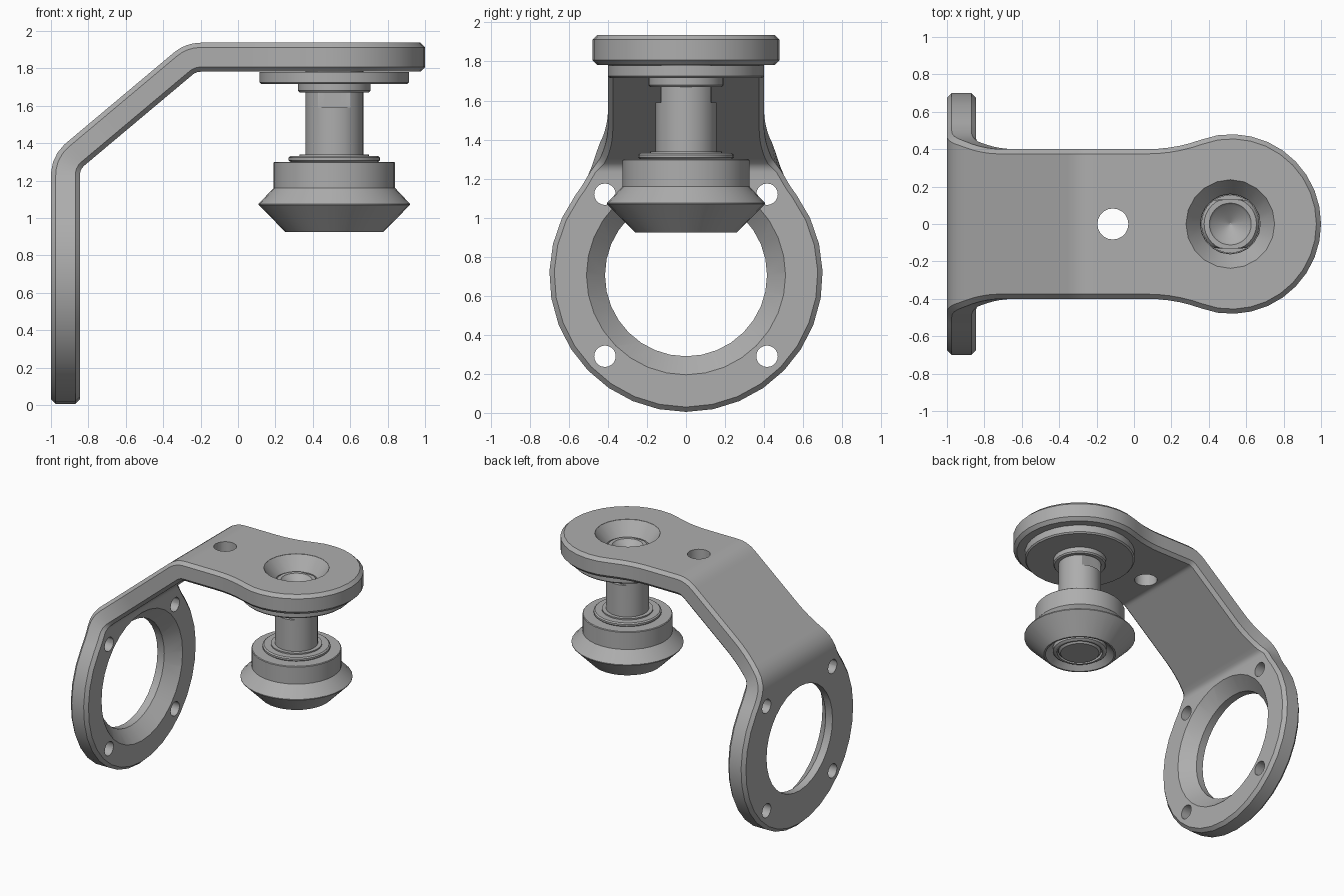
import bpy, bmesh
from math import sin, cos, pi, radians, atan2
from mathutils import Matrix, Vector

if "Cube" in bpy.data.objects:
    bpy.data.objects.remove(bpy.data.objects["Cube"])

steel = bpy.data.materials.new("grey_steel")
steel.use_nodes = True
GREY = (0.42, 0.42, 0.42, 1)
steel.diffuse_color = GREY
steel.node_tree.nodes["Principled BSDF"].inputs["Base Color"].default_value = GREY

# Main sizes
T, C = 0.155, 0.025               # plate thickness, edge chamfer
RING_S, RING_R = 0.705, 0.70      # lower ring
NECK, FILLET = 0.40, 0.85         # neck half width, blend radius
NECK_S0, NECK_S1 = 1.62, 2.48     # straight neck, measured along the plate
HEAD_S, HEAD_R = 2.931, 0.48      # upper round end
POST_X = 0.515
BEND_R = 0.1425
PATH = [(1.23, 0), (BEND_R, 50), (0.757, 0), (BEND_R, 40), (1.3, 0)]  # length or radius, turn


def make_object(name, bm):
    bmesh.ops.remove_doubles(bm, verts=bm.verts, dist=1e-5)
    bmesh.ops.recalc_face_normals(bm, faces=bm.faces)
    mesh = bpy.data.meshes.new(name)
    bm.to_mesh(mesh)
    bm.free()
    mesh.materials.append(steel)
    obj = bpy.data.objects.new(name, mesh)
    bpy.context.collection.objects.link(obj)
    return obj


def select_only(obj):
    bpy.ops.object.select_all(action='DESELECT')
    obj.select_set(True)
    bpy.context.view_layer.objects.active = obj


def smooth(obj):
    select_only(obj)
    bpy.ops.object.shade_smooth_by_angle(angle=radians(28))


def loft(bm, loops, closed=False):
    rings = [[bm.verts.new(p) for p in loop] for loop in loops]
    n = len(rings[0])
    pairs = list(zip(rings, rings[1:])) + ([(rings[-1], rings[0])] if closed else [])
    for a, b in pairs:
        for i in range(n):
            j = (i + 1) % n
            bm.faces.new((a[i], a[j], b[j], b[i]))
    return rings


def lathe(bm, profile, segs=32, matrix=Matrix(), closed=False, flat_from=None, flat=0.13):
    """Turn (radius, z) pairs about z; rings from flat_from on get two side flats."""
    loops = []
    for k, (r, z) in enumerate(profile):
        lim = flat if flat_from is not None and k >= flat_from else 9
        loops.append([matrix @ Vector((r * cos(2 * pi * i / segs),
                                       max(-lim, min(lim, r * sin(2 * pi * i / segs))), z))
                      for i in range(segs)])
    rings = loft(bm, loops, closed)
    if not closed:
        bm.faces.new(rings[0])
        bm.faces.new(rings[-1])


def bend(s, y, h):
    """Place a flat-plate point on the bent centre line."""
    x, z, a = -1 + T / 2, 0.0, 0.0
    for size, turn in PATH:
        t = radians(turn)
        length = size * t if turn else size
        d = min(s, length)
        if turn:
            b = a + d / size
            x, z, a = x + size * (cos(a) - cos(b)), z + size * (sin(b) - sin(a)), b
        else:
            x, z = x + d * sin(a), z + d * cos(a)
        s -= d
        if s <= 0:
            break
    return (x - h * cos(a), y, z + h * sin(a))


def outline(inset):
    """Half outline of the plate as (distance, half width)."""
    rr, hr, f, w = RING_R - inset, HEAD_R - inset, FILLET + inset, NECK - inset
    a = atan2(NECK + FILLET, NECK_S0 - RING_S)
    b = atan2(NECK + FILLET, HEAD_S - NECK_S1)
    pts = []
    for i in range(12):                                   # ring
        t = pi - (pi - a) * i / 11
        pts.append((RING_S + rr * cos(t), rr * sin(t)))
    for i in range(1, 15):                                # blend to neck
        t = a + (pi / 2 - a) * i / 14
        pts.append((NECK_S0 - f * cos(t), NECK + FILLET - f * sin(t)))
    pts += [(s, w) for s in (2.09, 2.111, 2.136, 2.161, 2.186, 2.211, 2.23, NECK_S1)]
    for i in range(1, 6):                                 # blend to head
        t = pi / 2 - (pi / 2 - b) * i / 5
        pts.append((NECK_S1 + f * cos(t), NECK + FILLET - f * sin(t)))
    for i in range(1, 11):                                # head
        t = pi - b - (pi - b) * i / 10
        pts.append((HEAD_S + hr * cos(t), hr * sin(t)))
    return pts


# Bent bracket plate with chamfered rim
bm = bmesh.new()
H, h = T / 2, T / 2 - C
sections = []
for (s, w), (si, wi) in zip(outline(0), outline(C)):
    w, wi = max(w, 0), max(wi, 0)
    flat = [(s, w, -h), (s, w, h), (si, wi, H), (si, -wi, H),
            (s, -w, h), (s, -w, -h), (si, -wi, -H), (si, wi, -H)]
    sections.append([bend(*p) for p in flat])
loft(bm, sections)
bracket = make_object("bracket_plate", bm)

# Holes through the bracket
bm = bmesh.new()


def across(y, z):
    return Matrix.Translation((-1, y, z)) @ Matrix.Rotation(pi / 2, 4, 'Y')


lathe(bm, [(0.415, -0.1), (0.415, 0.06), (0.51, T), (0.51, 0.3)], 32, across(0, RING_S))
for y in (-0.415, 0.415):
    for z in (-0.415, 0.415):
        lathe(bm, [(0.055, -0.1), (0.055, 0.3)], 20, across(y, RING_S + z))
lathe(bm, [(0.083, 1.6), (0.083, 2.1)], 20, Matrix.Translation((-0.113, 0, 0)))
lathe(bm, [(0.16, 1.6), (0.16, 1.83), (0.237, 1.935), (0.237, 2.1)], 20,
      Matrix.Translation((POST_X, 0, 0)))
cutter = make_object("hole_cutter", bm)
cutter.hide_render = True
mod = bracket.modifiers.new("holes", 'BOOLEAN')
mod.operation, mod.solver, mod.object = 'DIFFERENCE', 'EXACT', cutter
select_only(bracket)
bpy.ops.object.modifier_apply(modifier="holes")
bpy.data.objects.remove(cutter)
smooth(bracket)


# Turned parts on the post axis
def turned(name, profile, **options):
    bm = bmesh.new()
    lathe(bm, profile, matrix=Matrix.Translation((POST_X, 0, 0)), **options)
    smooth(make_object(name, bm))


turned("large_washer", [(0.16, 1.78), (0.40, 1.78), (0.40, 1.725), (0.39, 1.715), (0.16, 1.715)],
       closed=True)
turned("small_collar", [(0.157, 1.72), (0.193, 1.72), (0.193, 1.68), (0.185, 1.67), (0.157, 1.67)],
       closed=True)
turned("post", [(0.14, 0.935), (0.155, 0.95), (0.155, 1.59), (0.155, 1.59), (0.155, 1.82),
                (0.14, 1.84), (0.112, 1.84), (0.10, 1.825), (0.005, 1.77)], flat_from=3)
turned("bearing_ring", [(0.15, 1.34), (0.185, 1.34), (0.185, 1.33), (0.235, 1.33), (0.245, 1.322),
                        (0.245, 1.308), (0.235, 1.30), (0.20, 1.30), (0.20, 1.25), (0.15, 1.25)],
       closed=True)
turned("bevelled_roller", [(0.15, 1.30), (0.32, 1.30), (0.325, 1.295), (0.325, 1.16), (0.405, 1.075),
                           (0.405, 1.07), (0.262, 0.925), (0.25, 0.925), (0.195, 0.98),
                           (0.195, 0.95), (0.18, 0.94), (0.165, 0.94), (0.165, 0.97), (0.15, 0.97)],
       closed=True)
